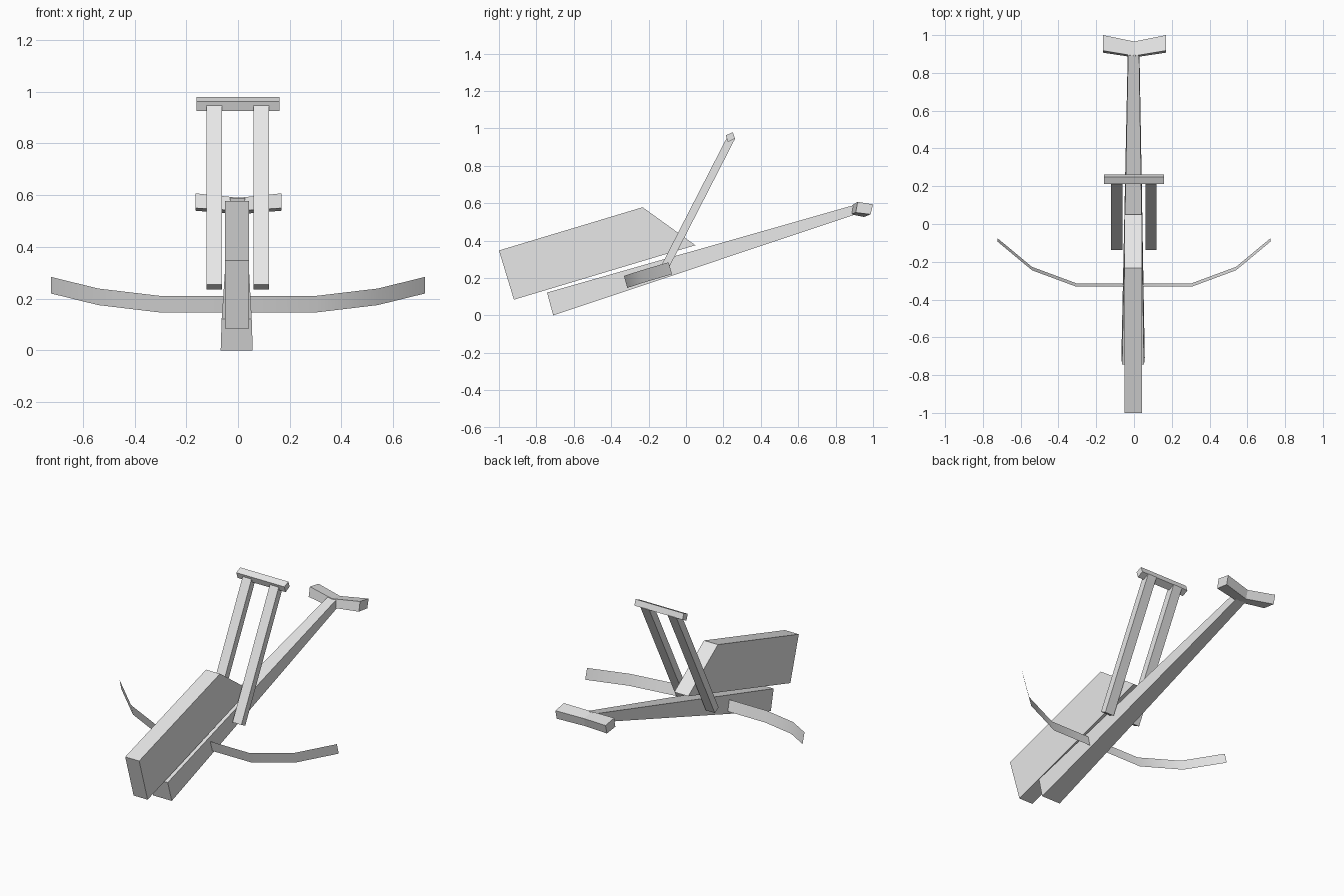
import bpy, bmesh

if "Cube" in bpy.data.objects:
    bpy.data.objects.remove(bpy.data.objects["Cube"])

grey = bpy.data.materials.new("light_grey")
grey.diffuse_color = (0.8, 0.8, 0.8, 1)
grey.use_nodes = True
grey.node_tree.nodes["Principled BSDF"].inputs["Base Color"].default_value = grey.diffuse_color


def finish(name, bm, closed=True):
    if closed:
        bmesh.ops.recalc_face_normals(bm, faces=bm.faces)
    mesh = bpy.data.meshes.new(name)
    bm.to_mesh(mesh)
    bm.free()
    mesh.materials.append(grey)
    obj = bpy.data.objects.new(name, mesh)
    bpy.context.collection.objects.link(obj)
    return obj


def loft(name, rings):
    """Skin a row of four-sided rings and cap both ends."""
    bm = bmesh.new()
    loops = [[bm.verts.new(p) for p in ring] for ring in rings]
    for a, b in zip(loops, loops[1:]):
        for i in range(4):
            j = (i + 1) % 4
            bm.faces.new((a[i], a[j], b[j], b[i]))
    bm.faces.new(loops[0])
    bm.faces.new(loops[-1])
    return finish(name, bm)


def prism(name, profile, x0, x1):
    """Extrude a side profile (y, z) from x0 to x1."""
    return loft(name, [[(x, y, z) for y, z in profile] for x in (x0, x1)])


def section(top, bottom, w_top, w_bottom, cx):
    return [(cx - w_top, *top), (cx + w_top, *top),
            (cx + w_bottom, *bottom), (cx - w_bottom, *bottom)]


# Tapered stock, wide at the front
loft("stock", [section((-0.743, 0.122), (-0.71, 0.0), 0.058, 0.062, -0.005),
               section((0.9, 0.59), (0.91, 0.541), 0.029, 0.031, -0.002)])

# Magazine box above the stock
prism("magazine", [(-1.0, 0.347), (-0.232, 0.578), (0.05, 0.375), (-0.92, 0.084)],
      -0.05, 0.043)

# Two lever arms
arm = [(-0.138, 0.255), (0.226, 0.965), (0.263, 0.946), (-0.101, 0.236)]
for side, x0 in (("left", -0.121), ("right", 0.06)):
    prism("lever_arm_" + side, arm, x0, x0 + 0.059)

# Handle across the arms
prism("lever_handle", [(0.212, 0.962), (0.25, 0.979), (0.262, 0.945), (0.224, 0.926)],
      -0.16, 0.16)

# V-shaped shoulder rest
tip = [(0.918, 0.607), (1.0, 0.593), (0.987, 0.54), (0.907, 0.55)]
middle = [(0.89, 0.59), (0.966, 0.577), (0.952, 0.526), (0.882, 0.54)]
loft("shoulder_rest", [[(x, y, z) for y, z in prof]
                       for x, prof in ((-0.165, tip), (0.002, middle), (0.169, tip))])

# Bow: a bent ribbon, tilted with the stock; (x, y, z) along its upper edge
half = [(0.305, -0.332, 0.211), (0.54, -0.245, 0.239), (0.723, -0.093, 0.284)]
path = [(-x, y, z) for x, y, z in reversed(half)] + half
bm = bmesh.new()
upper = [bm.verts.new(p) for p in path]
lower = [bm.verts.new((x, y + 0.018, z - 0.064)) for x, y, z in path]
for i in range(len(path) - 1):
    bm.faces.new((lower[i], lower[i + 1], upper[i + 1], upper[i])).smooth = True
finish("bow", bm, closed=False)
